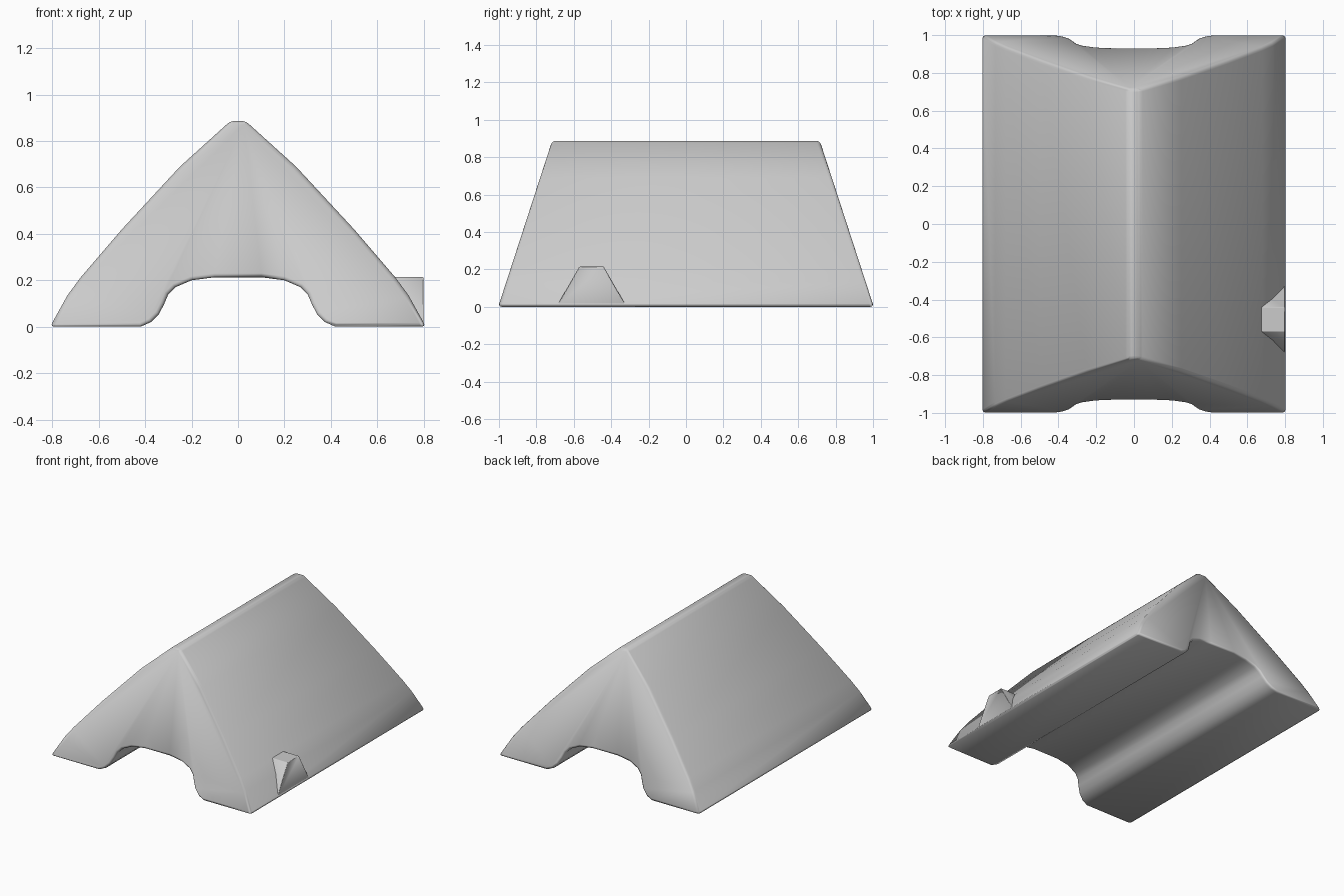
import bpy, bmesh, math

if "Cube" in bpy.data.objects:
    bpy.data.objects.remove(bpy.data.objects["Cube"])


def make_object(name, rings):
    """Close a solid between two matching rings of points."""
    bm = bmesh.new()
    a, b = [[bm.verts.new(p) for p in ring] for ring in rings]
    n = len(a)
    for i in range(n):
        j = (i + 1) % n
        bm.faces.new((a[i], a[j], b[j], b[i]))
    bm.faces.new(a[::-1])
    bm.faces.new(b)
    bmesh.ops.recalc_face_normals(bm, faces=bm.faces[:])
    mesh = bpy.data.meshes.new(name)
    bm.to_mesh(mesh)
    bm.free()
    obj = bpy.data.objects.new(name, mesh)
    bpy.context.collection.objects.link(obj)
    return obj


def finish(obj, width, segments, angle):
    bevel = obj.modifiers.new("rounded_edges", 'BEVEL')
    bevel.width = width
    bevel.segments = segments
    bevel.limit_method = 'ANGLE'
    bevel.angle_limit = math.radians(35)
    bevel.use_clamp_overlap = False
    bevel.harden_normals = True
    bpy.ops.object.select_all(action='DESELECT')
    obj.select_set(True)
    bpy.context.view_layer.objects.active = obj
    bpy.ops.object.modifier_apply(modifier=bevel.name)
    bpy.ops.object.shade_smooth_by_angle(angle=math.radians(angle))


# Wedge body: half profile from tunnel ceiling, round the foot, up to the ridge
half = [(0.10, 0.213), (0.20, 0.20), (0.27, 0.17), (0.30, 0.14),
        (0.317, 0.10), (0.34, 0.055), (0.375, 0.02), (0.42, 0.0),
        (0.81, 0.0), (0.735, 0.135), (0.68, 0.21), (0.50, 0.42),
        (0.25, 0.69), (0.032, 0.887)]
profile = half + [(-x, z) for x, z in reversed(half)]
# Both ends lean inwards with height
body = make_object("wedge_body", [
    [(x, s * (1.004 - 0.325 * z), z) for x, z in profile] for s in (-1, 1)])
finish(body, 0.018, 3, 40)

# Small trapezoid block on the right slope
trapezoid = [(-0.69, 0.005), (-0.32, 0.005), (-0.44, 0.215), (-0.57, 0.215)]
block = make_object("side_block", [
    [(x, y, z) for y, z in trapezoid] for x in (0.60, 0.80)])
finish(block, 0.004, 1, 30)
